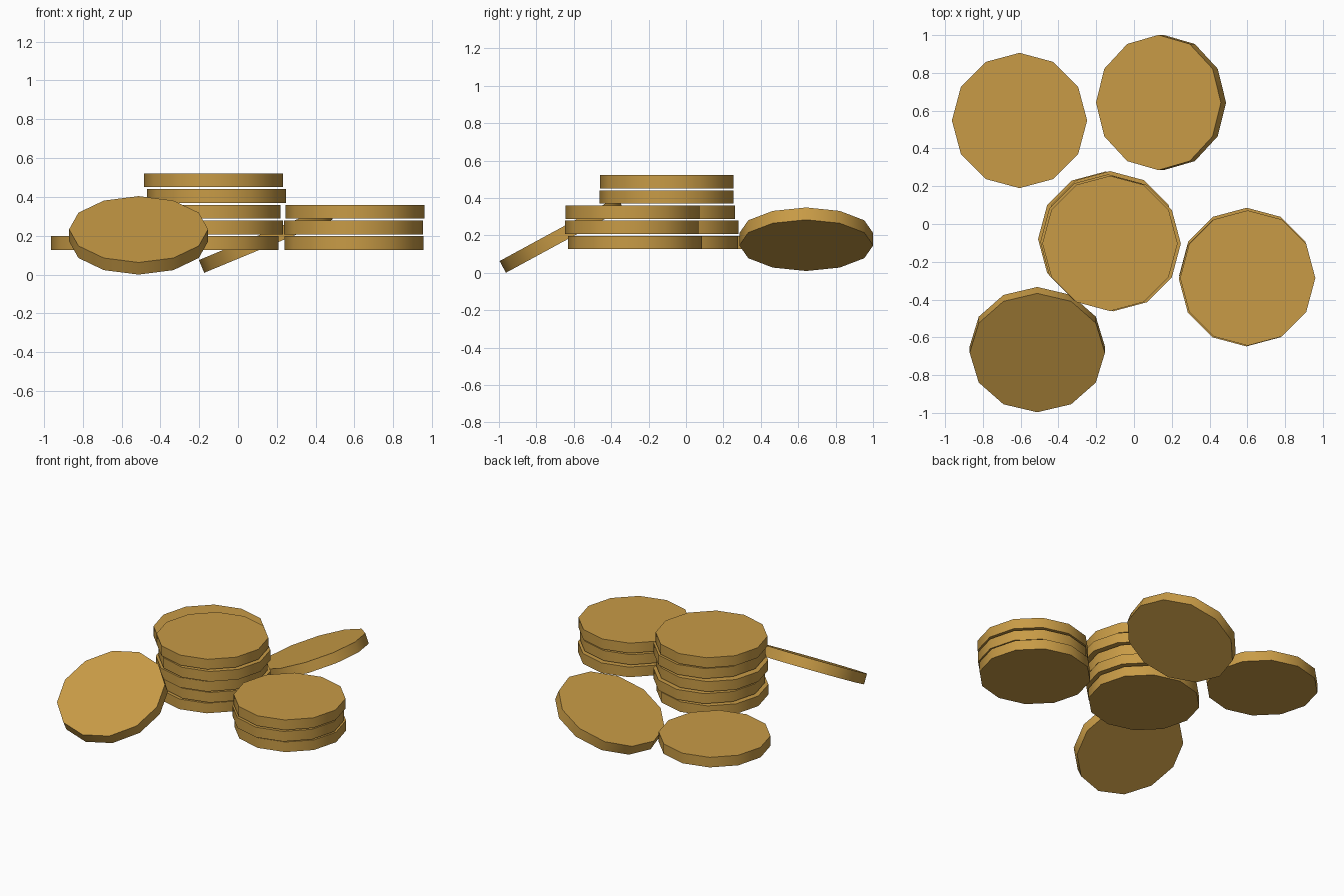
import bpy
from math import radians

cube = bpy.data.objects.get("Cube")
if cube:
    bpy.data.objects.remove(cube, do_unlink=True)

RADIUS, THICKNESS = 0.358, 0.071
BASE_Z, PITCH = 0.162, 0.081

gold = bpy.data.materials.new("old_gold")
gold.use_nodes = True
colour = (0.578, 0.328, 0.061, 1)
gold.diffuse_color = colour
gold.node_tree.nodes["Principled BSDF"].inputs["Base Color"].default_value = colour


def coin(name, x, y, z=BASE_Z, tilt_x=0, tilt_y=0):
    bpy.ops.mesh.primitive_cylinder_add(
        vertices=12, radius=RADIUS, depth=THICKNESS, location=(x, y, z),
        rotation=(radians(tilt_x), radians(tilt_y), 0))
    obj = bpy.context.object
    obj.name = name
    obj.data.materials.append(gold)
    # Rounded rim, crisp edge around the flat faces
    bpy.ops.object.shade_smooth_by_angle(angle=radians(40))


def stack(name, centres):
    for i, (x, y) in enumerate(centres):
        coin(f"{name}_coin_{i + 1}", x, y, BASE_Z + i * PITCH)


# Slightly uneven stacks, listed from the bottom up
stack("tall_stack", [(-0.15, -0.08), (-0.127, -0.078), (-0.138, -0.095),
                     (-0.11, -0.104), (-0.127, -0.103)])
stack("short_stack", [(0.597, -0.272), (0.595, -0.29), (0.602, -0.286)])

# Loose coins
coin("flat_coin", -0.606, 0.548)
coin("front_leaning_coin", -0.512, -0.665, 0.202, tilt_x=28.5)
coin("back_leaning_coin", 0.143, 0.643, 0.179, tilt_y=-22.5)
